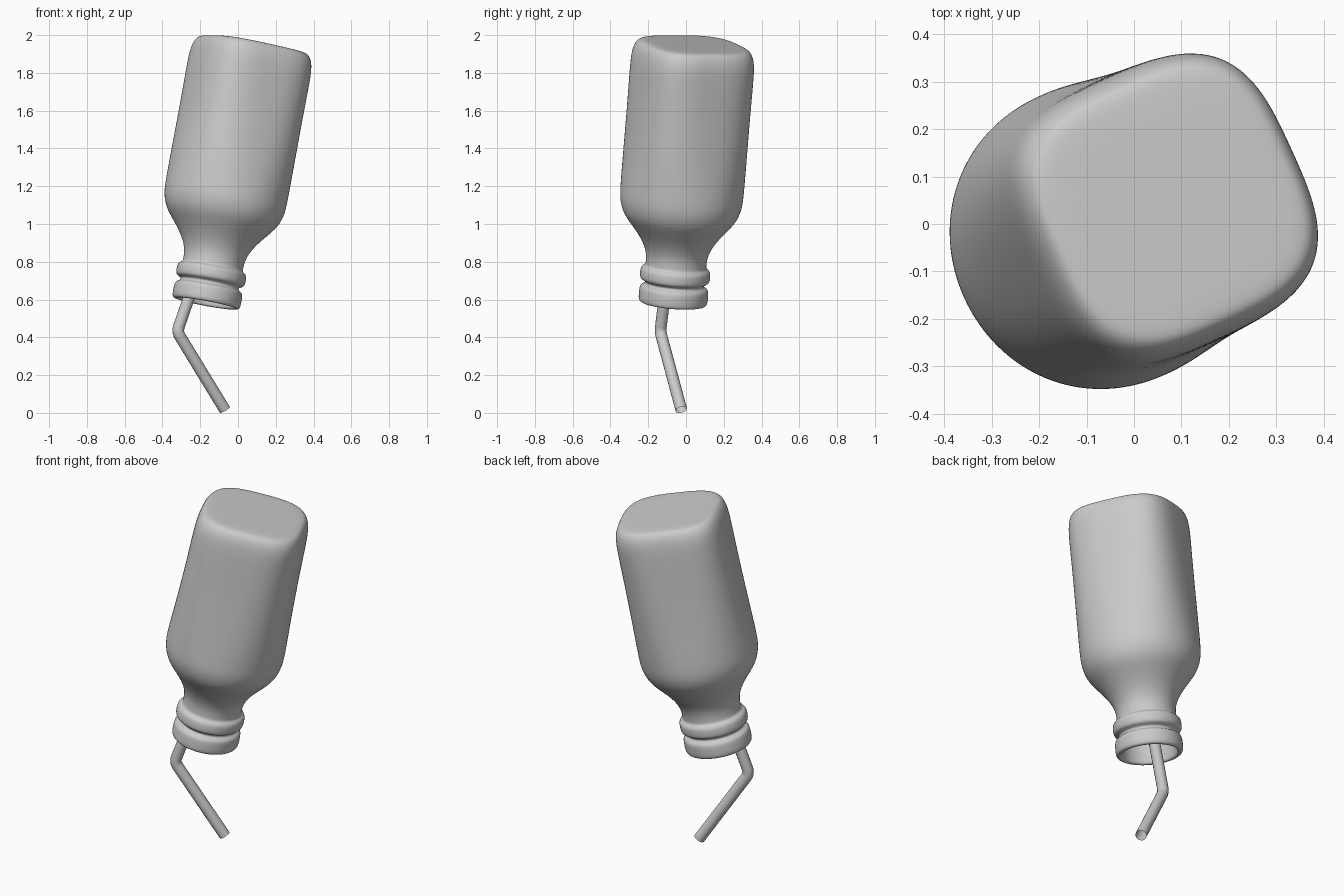
import bpy, bmesh, math
from mathutils import Vector, Matrix

if "Cube" in bpy.data.objects:
    bpy.data.objects.remove(bpy.data.objects["Cube"])

MOUTH = Vector((-0.17, -0.07, 0.58))
TOP = Vector((0.083, 0.043, 1.953))
AXIS = TOP - MOUTH
L = AXIS.length
SEG = 40
TURN = math.radians(24.5)   # direction the flat sides face


def lathe(name, rows, frame):
    """Stack rounded-square sections: (height, half width, squareness)."""
    bm = bmesh.new()
    loops = []
    for t, a, n in rows:
        loop = []
        for i in range(SEG):
            ang = 2 * math.pi * i / SEG
            c, s = abs(math.cos(ang)), abs(math.sin(ang))
            r = a * (c ** n + s ** n) ** (-1 / n)
            loop.append(bm.verts.new((r * math.cos(ang + TURN), r * math.sin(ang + TURN), t)))
        loops.append(loop)
    for p, q in zip(loops, loops[1:]):
        for i in range(SEG):
            j = (i + 1) % SEG
            bm.faces.new((p[i], p[j], q[j], q[i]))
    bm.faces.new(loops[-1])
    bmesh.ops.recalc_face_normals(bm, faces=bm.faces)
    me = bpy.data.meshes.new(name)
    bm.to_mesh(me)
    bm.free()
    for f in me.polygons:
        f.use_smooth = True
    ob = bpy.data.objects.new(name, me)
    bpy.context.collection.objects.link(ob)
    ob.matrix_world = frame
    mod = ob.modifiers.new("smooth", 'SUBSURF')
    mod.levels = mod.render_levels = 2
    return ob


# Bottle: inner lip, two neck rings, neck, shoulder, squared body, base
rows = [
    (0.20, 0.143, 2), (0.10, 0.147, 2), (0.02, 0.150, 2), (0.0, 0.153, 2),
    (-0.002, 0.173, 2), (0.010, 0.184, 2), (0.045, 0.184, 2), (0.080, 0.183, 2),
    (0.091, 0.172, 2), (0.097, 0.156, 2), (0.112, 0.156, 2),
    (0.119, 0.174, 2), (0.130, 0.186, 2), (0.155, 0.187, 2), (0.180, 0.185, 2),
    (0.191, 0.175, 2), (0.198, 0.162, 2), (0.215, 0.161, 2), (0.26, 0.163, 2),
    (0.31, 0.181, 2), (0.37, 0.220, 2), (0.43, 0.272, 2), (0.475, 0.305, 2),
    (0.53, 0.321, 2.05), (0.58, 0.325, 2.1), (0.70, 0.319, 2.3), (0.85, 0.311, 2.6),
    (1.05, 0.304, 2.9), (1.25, 0.301, 3.2), (1.32, 0.297, 3.3),
    (L - 0.035, 0.287, 3.3), (L - 0.008, 0.269, 3.3), (L, 0.245, 3.2), (L, 0.15, 3),
]
rot = Vector((0, 0, 1)).rotation_difference(AXIS).to_matrix().to_4x4()
lathe("bottle", rows, Matrix.Translation(MOUTH) @ rot)

# Bent drinking straw: open tube from inside the bottle, through the mouth, to the ground
inner = Vector((0.15, 0.03, 1.80))
bend = Vector((-0.322, -0.136, 0.43))
tip = Vector((-0.07, -0.025, 0.017))
up, down = (inner - bend).normalized(), (tip - bend).normalized()
a, b = bend + up * 0.03, bend + down * 0.03
path = [inner]
for k in range(6):
    t = k / 5
    path.append(a * (1 - t) ** 2 + bend * 2 * t * (1 - t) + b * t * t)
path.append(tip)

cu = bpy.data.curves.new("straw", 'CURVE')
cu.dimensions = '3D'
cu.bevel_depth = 0.031
cu.bevel_resolution = 6
cu.use_fill_caps = False
sp = cu.splines.new('POLY')
sp.points.add(len(path) - 1)
for p, v in zip(sp.points, path):
    p.co = (*v, 1)
sp.use_smooth = True
straw = bpy.data.objects.new("straw", cu)
bpy.context.collection.objects.link(straw)
